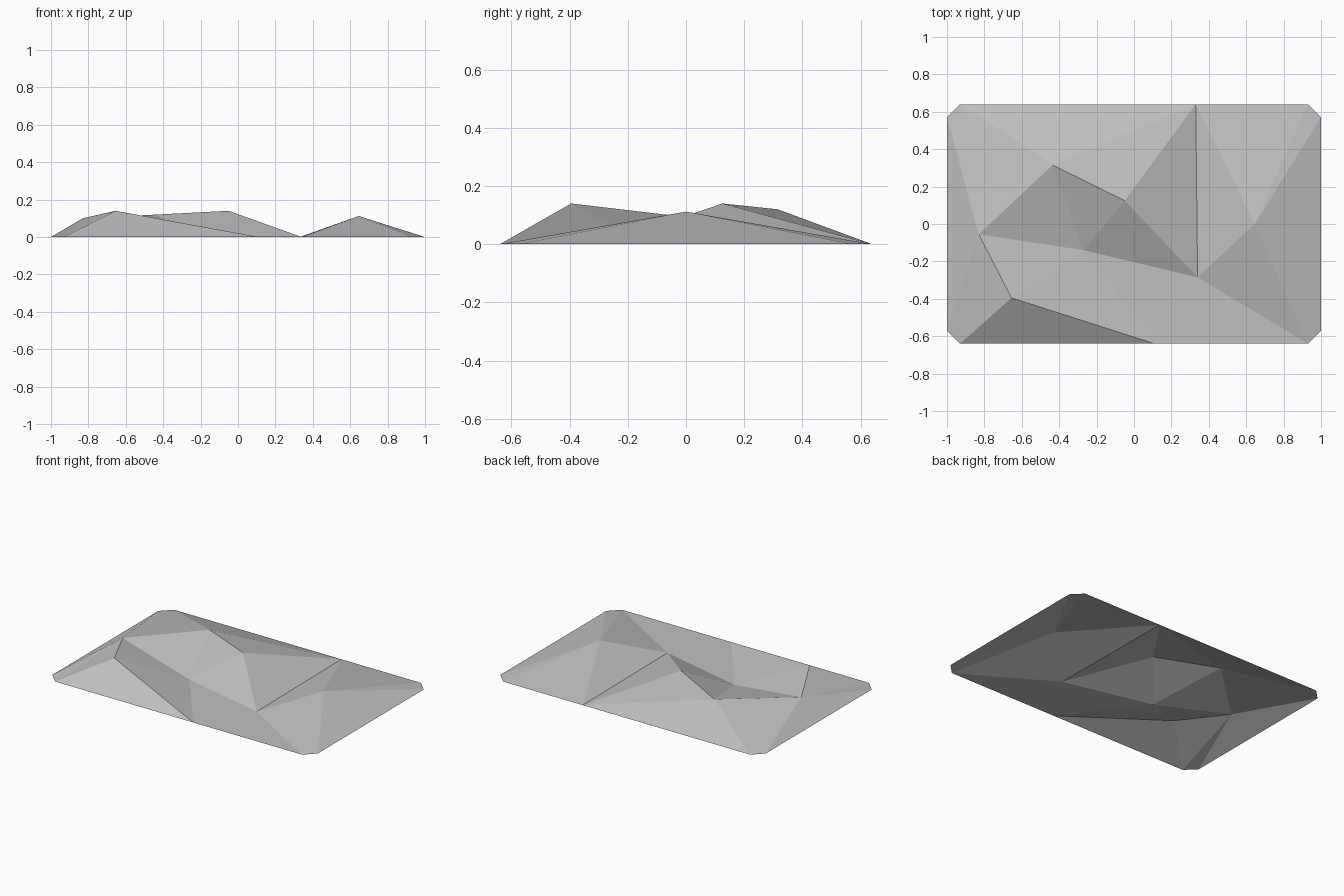
import bpy
import bmesh

cube = bpy.data.objects.get("Cube")
if cube:
    bpy.data.objects.remove(cube, do_unlink=True)

# Material
stone = bpy.data.materials.new("stone_grey")
stone.use_nodes = True
colour = (0.53, 0.53, 0.53, 1)
stone.diffuse_color = colour
stone.node_tree.nodes["Principled BSDF"].inputs["Base Color"].default_value = colour

HALF_X, HALF_Y, CUT = 1.0, 0.64, 0.07
points = {}

# Ground rim: four chamfered corners, each with an end point and a long-side point
for side, sx in (("left", 1), ("right", -1)):
    for depth, sy in (("front", -1), ("back", 1)):
        points[f"{depth}_{side}_end"] = (sx * HALF_X, sy * (HALF_Y - CUT), 0)
        points[f"{depth}_{side}_long"] = (sx * (HALF_X - CUT), sy * HALF_Y, 0)
points["front_mid"] = (0.11, -HALF_Y, 0)
points["back_mid"] = (0.33, HALF_Y, 0)

# Valley floor and peaks
points.update({
    "hollow": (-0.27, -0.14, 0),
    "pass": (0.34, -0.285, 0),
    "saddle": (-0.83, -0.055, 0.10),
    "front_peak": (-0.655, -0.395, 0.14),
    "back_peak": (-0.435, 0.315, 0.12),
    "mid_peak": (-0.05, 0.125, 0.14),
    "side_peak": (0.645, 0.0, 0.112),
})

facets = [
    # right slopes and front hill
    "saddle back_right_end front_right_end",
    "saddle front_right_end front_right_long",
    "saddle front_right_long front_peak",
    "front_peak front_right_long front_mid",
    "front_peak front_mid hollow",
    "saddle front_peak hollow",
    # valley floor
    "hollow front_mid pass",
    "pass front_mid front_left_long",
    # back ridge
    "saddle hollow back_peak",
    "back_peak hollow mid_peak",
    "mid_peak hollow pass",
    "mid_peak pass back_mid",
    "back_peak mid_peak back_mid",
    "back_peak back_mid back_right_long",
    "saddle back_peak back_right_long",
    "saddle back_right_long back_right_end",
    # left hill
    "side_peak pass front_left_long",
    "side_peak front_left_long front_left_end",
    "side_peak front_left_end back_left_end",
    "side_peak back_left_end back_left_long",
    "side_peak back_left_long back_mid",
    "side_peak back_mid pass",
]

# Faceted open sheet, every facet facing up
bm = bmesh.new()
verts = {name: bm.verts.new(co) for name, co in points.items()}
for facet in facets:
    face = bm.faces.new([verts[name] for name in facet.split()])
    face.normal_update()
    if face.normal.z < 0:
        face.normal_flip()
mesh = bpy.data.meshes.new("faceted_ground")
bm.to_mesh(mesh)
bm.free()
mesh.materials.append(stone)
ground = bpy.data.objects.new("faceted_ground", mesh)
bpy.context.collection.objects.link(ground)
